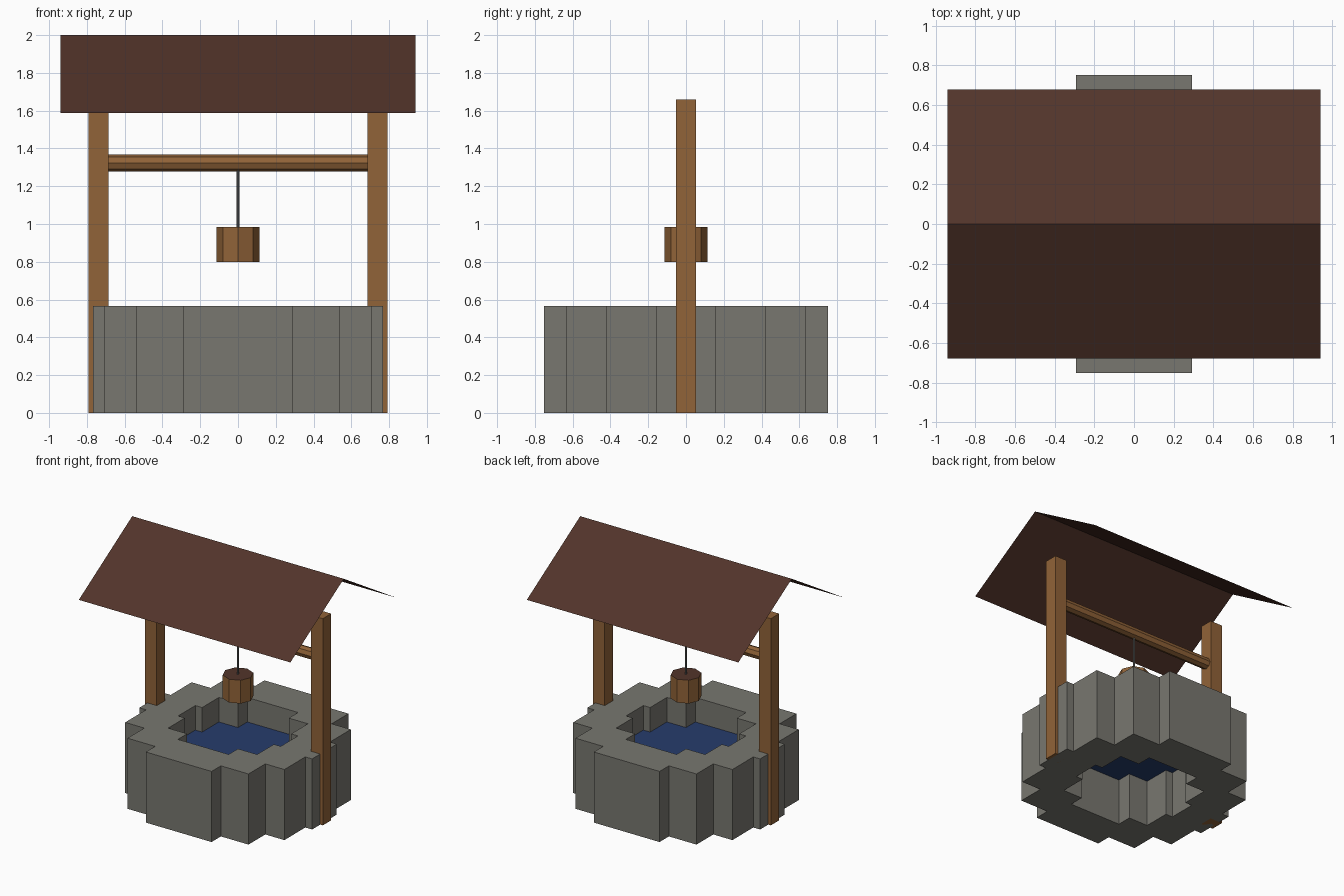
import bpy, bmesh, math

if "Cube" in bpy.data.objects:
    bpy.data.objects.remove(bpy.data.objects["Cube"])


def material(name, r, g, b):
    # sRGB 0-255 to linear
    def lin(c):
        c /= 255
        return c / 12.92 if c < 0.04045 else ((c + 0.055) / 1.055) ** 2.4
    m = bpy.data.materials.new(name)
    m.diffuse_color = (lin(r), lin(g), lin(b), 1)
    m.use_nodes = True
    m.node_tree.nodes["Principled BSDF"].inputs["Base Color"].default_value = m.diffuse_color
    return m


STONE = material("stone grey", 120, 119, 112)
WOOD = material("wood brown", 145, 99, 56)
ROOF = material("dark roof brown", 82, 52, 42)
WATER = material("water blue", 38, 60, 108)
ROPE = material("rope grey", 108, 108, 106)


def finish(name, bm, *mats):
    me = bpy.data.meshes.new(name)
    bm.to_mesh(me)
    bm.free()
    for m in mats:
        me.materials.append(m)
    ob = bpy.data.objects.new(name, me)
    bpy.context.collection.objects.link(ob)
    return ob


def box(name, center, size, mat):
    bm = bmesh.new()
    bmesh.ops.create_cube(bm, size=1)
    bmesh.ops.scale(bm, vec=size, verts=bm.verts)
    bmesh.ops.translate(bm, vec=center, verts=bm.verts)
    return finish(name, bm, mat)


def prism(name, radius, depth, center, mats, sides=8, rot=(0, 0, 0)):
    bm = bmesh.new()
    bmesh.ops.create_cone(bm, cap_ends=True, segments=sides, radius1=radius,
                          radius2=radius, depth=depth)
    if len(mats) > 1:
        bm.normal_update()
        for f in bm.faces:
            f.material_index = int(f.normal.z > 0.5)
    ob = finish(name, bm, *mats)
    ob.location, ob.rotation_euler = center, rot
    return ob


# Stone ring: union of 14 unrotated square blocks on a circle, built on a grid
R, H, N, TOP = 0.612, 0.156, 14, 0.567
blocks = [(R * math.cos(math.tau * i / N), R * math.sin(math.tau * i / N)) for i in range(N)]
xs = sorted({round(b[0] + s * H, 4) for b in blocks for s in (-1, 1)})
ys = sorted({round(b[1] + s * H, 4) for b in blocks for s in (-1, 1)})
bm = bmesh.new()
grid = {}


def vert(i, j):
    if (i, j) not in grid:
        grid[i, j] = bm.verts.new((xs[i], ys[j], 0))
    return grid[i, j]


for i in range(len(xs) - 1):
    for j in range(len(ys) - 1):
        cx, cy = (xs[i] + xs[i + 1]) / 2, (ys[j] + ys[j + 1]) / 2
        if any(abs(cx - bx) < H and abs(cy - by) < H for bx, by in blocks):
            bm.faces.new((vert(i, j), vert(i + 1, j), vert(i + 1, j + 1), vert(i, j + 1)))
base = bm.faces[:]
ext = bmesh.ops.extrude_face_region(bm, geom=base, use_keep_orig=True)
bmesh.ops.translate(bm, vec=(0, 0, TOP),
                    verts=[v for v in ext["geom"] if isinstance(v, bmesh.types.BMVert)])
bmesh.ops.recalc_face_normals(bm, faces=bm.faces)
finish("stone_ring", bm, STONE)

# Water sheet inside the ring
bm = bmesh.new()
bmesh.ops.create_circle(bm, cap_ends=True, segments=28, radius=0.53)
finish("water", bm, WATER).location.z = 0.37

# Posts and crossbar
for side, sx in (("left", -1), ("right", 1)):
    box(side + "_post", (sx * 0.738, 0, 0.83), (0.106, 0.106, 1.66), WOOD)
prism("crossbar", 0.044, 1.44, (0, 0, 1.323), [WOOD], rot=(0, math.pi / 2, 0))

# Rope and bucket with dark top
prism("rope", 0.009, 0.345, (0, 0, 1.1525), [ROPE])
prism("bucket", 0.113, 0.187, (0, 0, 0.8915), [WOOD, ROOF])

# Roof: two thin sheets meeting at the ridge
bm = bmesh.new()
rows = [[bm.verts.new((x, y, z)) for x in (-0.94, 0.94)]
        for y, z in ((-0.678, 1.587), (0, 2.0), (0.678, 1.587))]
for a, b in zip(rows, rows[1:]):
    bm.faces.new((a[0], a[1], b[1], b[0]))
finish("roof", bm, ROOF)
